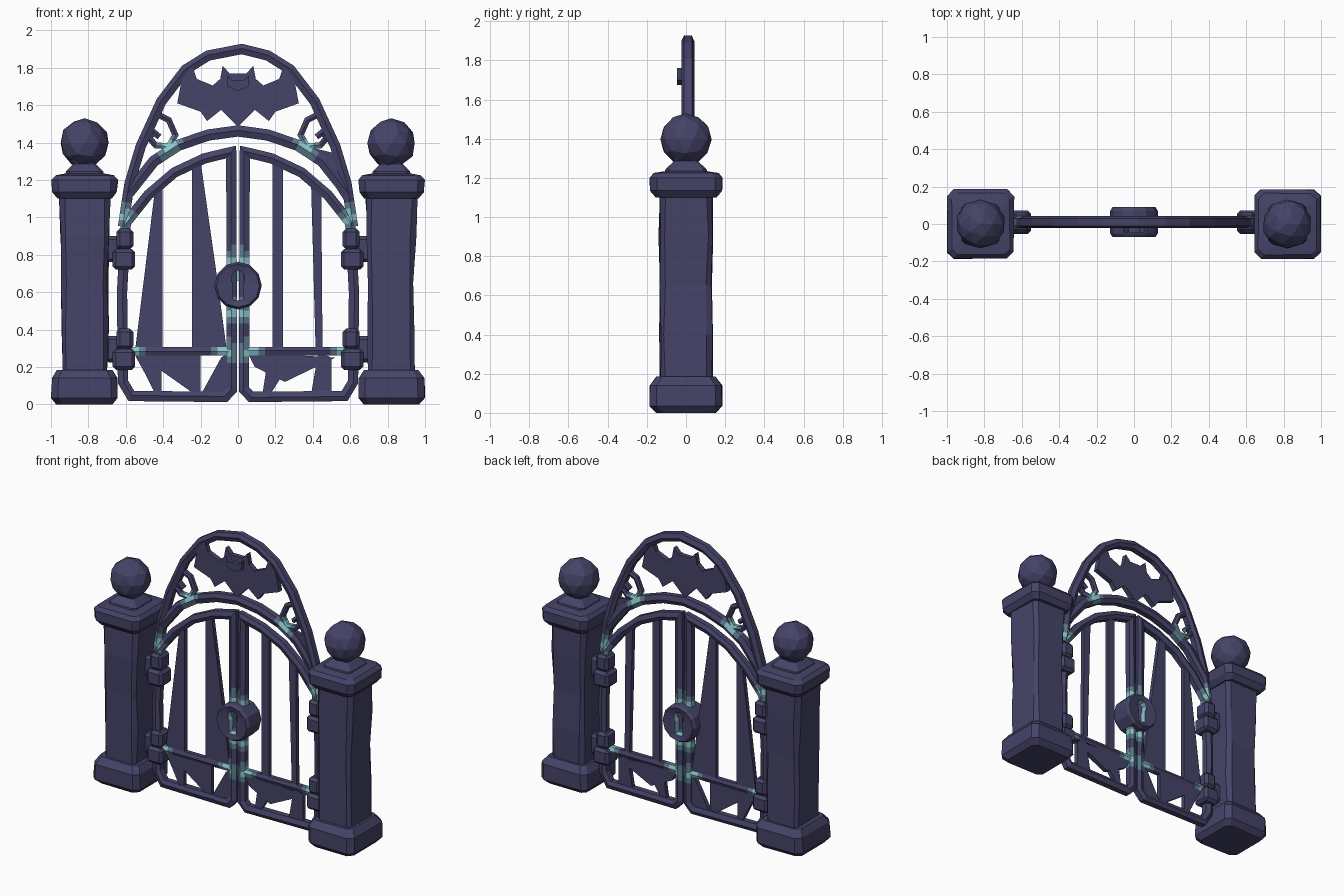
import bpy, bmesh, math, random
from mathutils import Vector

random.seed(4)
scene_cube = bpy.data.objects.get("Cube")
if scene_cube:
    bpy.data.objects.remove(scene_cube, do_unlink=True)


def make_material(name, colour):
    mat = bpy.data.materials.new(name)
    mat.use_nodes = True
    mat.diffuse_color = (*colour, 1)
    mat.node_tree.nodes["Principled BSDF"].inputs["Base Color"].default_value = (*colour, 1)
    return mat


MATERIALS = [make_material("dark indigo", (0.060, 0.057, 0.138)),
             make_material("faded teal", (0.11, 0.20, 0.28)),
             make_material("pale teal", (0.26, 0.56, 0.60))]
DARK, FADED, PALE = range(3)
GATE_Y = 0.01

# Worn teal spots at the joints of the ironwork, mirrored on both sides
SPOTS = [(0.60, 1.00), (0.37, 1.385), (0.065, 0.28), (0.55, 0.28), (0.03, 0.77), (0.03, 0.49)]


def finish(bm, name, spots=False):
    bmesh.ops.recalc_face_normals(bm, faces=bm.faces)
    if spots:
        for face in bm.faces:
            c = face.calc_center_median()
            near = min(math.hypot(abs(c.x) - x, c.z - z) for x, z in SPOTS)
            face.material_index = PALE if near < 0.033 else FADED if near < 0.07 else DARK
    mesh = bpy.data.meshes.new(name)
    bm.to_mesh(mesh)
    bm.free()
    for mat in MATERIALS:
        mesh.materials.append(mat)
    obj = bpy.data.objects.new(name, mesh)
    bpy.context.collection.objects.link(obj)
    return obj


def bridge(bm, a, b, material=DARK):
    n = len(a)
    for i in range(n):
        face = bm.faces.new((a[i], a[(i + 1) % n], b[(i + 1) % n], b[i]))
        face.material_index = material


def stacked(name, x, rings, wobble=0.0):
    """Chamfered square rings (z, half width, half depth) joined upward."""
    bm = bmesh.new()
    loops = []
    for z, hx, hy in rings:
        cut = 0.2 * hx
        corners = [(hx, hy - cut), (hx - cut, hy), (cut - hx, hy), (-hx, hy - cut),
                   (-hx, cut - hy), (cut - hx, -hy), (hx - cut, -hy), (hx, cut - hy)]
        loops.append([bm.verts.new((x + u + random.uniform(-wobble, wobble),
                                    v + random.uniform(-wobble, wobble), z)) for u, v in corners])
    for a, b in zip(loops, loops[1:]):
        bridge(bm, a, b)
    bm.faces.new(loops[0])
    bm.faces.new(loops[-1])
    return finish(bm, name)


def plate(name, points, depth=0.03, y=GATE_Y, material=DARK):
    """Flat outline in x and z, given thickness along y."""
    bm = bmesh.new()
    front, back = ([bm.verts.new((x, y + s * depth / 2, z)) for x, z in points] for s in (-1, 1))
    bridge(bm, front, back)
    bm.faces.new(front)
    bm.faces.new(back)
    for face in bm.faces:
        face.material_index = material
    return finish(bm, name)


def rod(name, points, width=0.055, depth=0.065, closed=False, step=0.035):
    """Six-sided ridged iron bar swept along a path in x and z."""
    pts = [Vector(p) for p in points]
    path = []
    for a, b in zip(pts, pts[1:] + pts[:1] if closed else pts[1:]):
        count = max(1, round((b - a).length / step))
        path += [a.lerp(b, i / count) for i in range(count)]
    if not closed:
        path.append(pts[-1])
    n = len(path)
    bm = bmesh.new()
    loops = []
    for i, p in enumerate(path):
        before = path[i - 1] if closed or i else p
        after = path[(i + 1) % n] if closed or i < n - 1 else p
        d1, d2 = (p - before).normalized(), (after - p).normalized()
        tangent = (d1 + d2).normalized()
        bend = max(0.65, tangent.dot(d2 if d2.length else d1))
        side = Vector((-tangent.y, tangent.x)) * (width / 2 / bend)
        section = [(-1, -0.3), (0.1, -0.5), (1, -0.3), (1, 0.3), (-0.1, 0.5), (-1, 0.3)]
        loops.append([bm.verts.new((p.x + side.x * u, GATE_Y + depth * v, p.y + side.y * u))
                      for u, v in section])
    for a, b in zip(loops, loops[1:]):
        bridge(bm, a, b)
    if closed:
        bridge(bm, loops[-1], loops[0])
    else:
        bm.faces.new(loops[0])
        bm.faces.new(loops[-1])
    return finish(bm, name, spots=True)


def block(name, x, z, sx, sy, sz):
    bm = bmesh.new()
    bmesh.ops.create_cube(bm, size=1)
    for v in bm.verts:
        v.co = Vector((x + v.co.x * sx, GATE_Y + v.co.y * sy, z + v.co.z * sz))
    bmesh.ops.bevel(bm, geom=bm.edges[:], offset=0.018, segments=1, affect='EDGES')
    return finish(bm, name)


def flip(points, s):
    return [(s * x, z) for x, z in points]


def symmetric(half):
    """Complete an outline whose first and last points lie on the centre."""
    return half + [(-x, z) for x, z in half[-2:0:-1]]


for s, side in ((1, "left"), (-1, "right")):
    # Stone pillar
    px = 0.82 * s
    stacked(side + "_pillar_base", px, [(0, 0.15, 0.15), (0.035, 0.178, 0.185),
                                        (0.14, 0.175, 0.183), (0.185, 0.145, 0.15)], 0.003)
    stacked(side + "_pillar_shaft", px, [(0.15, 0.122, 0.135), (0.4, 0.125, 0.133), (0.65, 0.122, 0.13),
                                         (0.9, 0.13, 0.135), (1.13, 0.137, 0.135)], 0.006)
    stacked(side + "_pillar_cap", px, [(1.1, 0.145, 0.155), (1.135, 0.172, 0.183), (1.2, 0.178, 0.185),
                                       (1.225, 0.155, 0.165), (1.235, 0.1, 0.1)], 0.002)
    stacked(side + "_ball_neck", px, [(1.22, 0.105, 0.11), (1.245, 0.1, 0.105),
                                      (1.285, 0.06, 0.06), (1.32, 0.07, 0.07)])
    bm = bmesh.new()
    bmesh.ops.create_icosphere(bm, subdivisions=2, radius=0.134)
    for v in bm.verts:
        v.co = v.co * random.uniform(0.96, 1.01) + Vector((px, 0, 1.397))
    finish(bm, side + "_pillar_ball")

    # Hinges
    for label, z in (("upper", 0.83), ("lower", 0.295)):
        block(f"{side}_{label}_hinge_knuckle", 0.605 * s, z + 0.055, 0.09, 0.11, 0.11)
        block(f"{side}_{label}_hinge_sleeve", 0.61 * s, z - 0.055, 0.12, 0.125, 0.11)
        block(f"{side}_{label}_hinge_mount", 0.67 * s, z, 0.08, 0.07, 0.14)

    # Gate leaf frame and rail
    rod(side + "_leaf_frame", flip([(0.036, 1.35), (0.18, 1.315), (0.34, 1.24), (0.48, 1.12), (0.60, 0.97),
                                    (0.62, 0.6), (0.615, 0.12), (0.57, 0.045), (0.07, 0.04),
                                    (0.032, 0.08)], s), closed=True)
    rod(side + "_leaf_rail", flip([(0.04, 0.285), (0.6, 0.285)], s), 0.045, 0.05)

    # Scroll between the two arches
    rod(side + "_scroll", flip([(0.45, 1.56), (0.37, 1.52), (0.335, 1.44), (0.37, 1.38), (0.44, 1.385),
                                (0.475, 1.425), (0.45, 1.455), (0.42, 1.43)], s), 0.032, 0.04)

# Arches over the gate
half_arch = [(0.02, 1.9), (0.16, 1.865), (0.28, 1.79), (0.41, 1.62), (0.52, 1.38), (0.58, 1.18), (0.615, 0.95)]
rod("outer_arch", flip(half_arch[:0:-1], -1) + half_arch)
half_inner = [(0, 1.462), (0.16, 1.44), (0.32, 1.385), (0.45, 1.3), (0.585, 1.13)]
rod("inner_arch", flip(half_inner[:0:-1], -1) + half_inner, 0.06)
plate("left_arch_web", [(0.36, 1.38), (0.53, 1.34), (0.595, 1.05), (0.47, 1.24)], 0.025)

# Upright bars, some flaring into wedges
plate("right_outer_bar", [(-0.405, 0.29), (-0.405, 1.2), (-0.44, 1.18), (-0.55, 0.29)])
plate("right_inner_bar", [(-0.245, 0.29), (-0.245, 1.29), (-0.2, 1.3), (-0.115, 0.7), (-0.06, 0.29)])
plate("left_inner_bar", [(0.185, 0.29), (0.185, 1.31), (0.24, 1.29), (0.24, 0.29)])
plate("left_outer_bar", [(0.415, 0.29), (0.39, 1.21), (0.445, 1.16), (0.452, 0.29)])

# Broken panels and struts under the rails
plate("right_panel_wedge", [(-0.56, 0.28), (-0.41, 0.28), (-0.41, 0.05), (-0.44, 0.05), (-0.5, 0.17)])
plate("right_panel_web", [(-0.41, 0.18), (-0.41, 0.27), (-0.24, 0.27), (-0.24, 0.06)])
plate("right_panel_post", [(-0.25, 0.05), (-0.25, 0.28), (-0.2, 0.28), (-0.2, 0.05)])
plate("right_panel_brace", [(-0.2, 0.05), (-0.06, 0.05), (-0.06, 0.27), (-0.09, 0.25)])
plate("left_panel_web", [(0.05, 0.28), (0.52, 0.25), (0.25, 0.12), (0.09, 0.2)])
plate("left_inner_strut", [(0.13, 0.05), (0.15, 0.18), (0.24, 0.16), (0.17, 0.05)])
plate("left_outer_strut", [(0.39, 0.05), (0.43, 0.28), (0.5, 0.25), (0.5, 0.05)])

# Bat ornament
plate("bat_wings", symmetric([(0, 1.77), (0.045, 1.77), (0.082, 1.81), (0.095, 1.74), (0.135, 1.705),
                              (0.22, 1.74), (0.245, 1.81), (0.3, 1.74), (0.325, 1.61), (0.27, 1.59),
                              (0.2, 1.565), (0.165, 1.515), (0.09, 1.575), (0, 1.485)]), 0.035, 0)
plate("bat_head", symmetric([(0, 1.735), (0.03, 1.73), (0.06, 1.76), (0.055, 1.70), (0, 1.675)]), 0.03, -0.03)

# Round lock with a keyhole through it
bm = bmesh.new()
half_key = [(0, 0.715), (0.02, 0.71), (0.035, 0.69), (0.035, 0.665), (0.026, 0.64), (0.028, 0.56), (0, 0.555)]
key = symmetric(half_key)


def lock_ring(radius, y):
    angles = [i * math.tau / 12 for i in range(12)]
    return [bm.verts.new((radius * math.sin(a), y, 0.635 + radius * math.cos(a))) for a in angles]


key_front, key_back = ([bm.verts.new((x, y, z)) for x, z in key] for y in (-0.06, 0.08))
rings = [key_front, lock_ring(0.115, -0.07), lock_ring(0.127, -0.05),
         lock_ring(0.127, 0.07), lock_ring(0.115, 0.09), key_back]
for a, b in zip(rings, rings[1:]):
    bridge(bm, a, b)
bridge(bm, key_back, key_front, PALE)
finish(bm, "lock_disc")
plate("keyhole_glow", [(-0.034, 0.685), (-0.02, 0.71), (0.02, 0.71), (0.034, 0.69), (0.026, 0.64)],
      0.009, GATE_Y, PALE)
